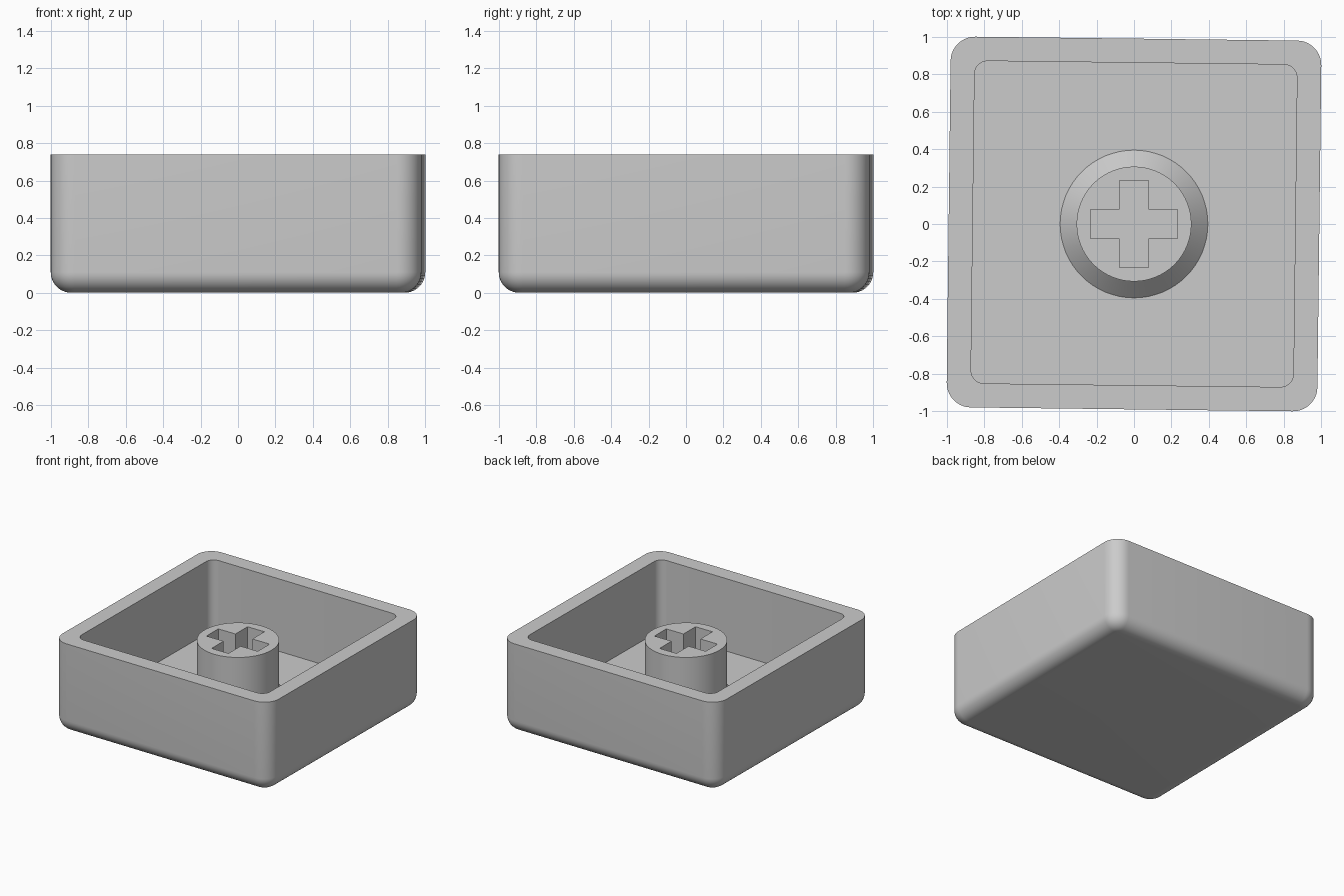
import bpy, bmesh, math
from mathutils import Matrix

if "Cube" in bpy.data.objects:
    bpy.data.objects.remove(bpy.data.objects["Cube"])

HEIGHT, FLOOR, STEM_TOP, SLOT_FLOOR = 0.74, 0.145, 0.63, 0.16
HALF, CORNER, FILLET = 0.991, 0.13, 0.11
TWIST = -0.012

grey = bpy.data.materials.new("light_grey")
grey.diffuse_color = (0.6, 0.6, 0.6, 1)
grey.use_nodes = True
grey.node_tree.nodes["Principled BSDF"].inputs["Base Color"].default_value = grey.diffuse_color


def rounded_square(half, radius, steps=10):
    pts = []
    for q, (sx, sy) in enumerate([(1, 1), (-1, 1), (-1, -1), (1, -1)]):
        for i in range(steps + 1):
            a = math.pi / 2 * (q + i / steps)
            pts.append((sx * (half - radius) + radius * math.cos(a),
                        sy * (half - radius) + radius * math.sin(a)))
    return pts


def circle(radius, sides=64):
    return [(radius * math.cos(2 * math.pi * i / sides),
             radius * math.sin(2 * math.pi * i / sides)) for i in range(sides)]


def ring(bm, pts, z):
    return [bm.verts.new((x, y, z)) for x, y in pts]


def loft(bm, rings):
    for a, b in zip(rings, rings[1:]):
        n = len(a)
        for i in range(n):
            j = (i + 1) % n
            bm.faces.new((a[i], a[j], b[j], b[i]))


def fill_between(bm, outer, inner):
    # flat face with a hole, facing up
    edges = []
    for loop in (outer, inner):
        for i, v in enumerate(loop):
            w = loop[(i + 1) % len(loop)]
            edges.append(bm.edges.get((v, w)) or bm.edges.new((v, w)))
    bmesh.ops.triangle_fill(bm, use_beauty=True, edges=edges, normal=(0, 0, 1))


def finish(bm, name):
    bm.normal_update()
    me = bpy.data.meshes.new(name)
    bm.to_mesh(me)
    bm.free()
    me.materials.append(grey)
    ob = bpy.data.objects.new(name, me)
    bpy.context.collection.objects.link(ob)
    bpy.ops.object.select_all(action='DESELECT')
    ob.select_set(True)
    bpy.context.view_layer.objects.active = ob
    bpy.ops.object.shade_smooth_by_angle(angle=math.radians(30))


# Cap shell: rounded base edge, outer wall, rim, inner wall
bm = bmesh.new()
rings = []
for i in range(11):
    a = math.pi / 2 * i / 10
    inset = FILLET * (1 - math.sin(a))
    rings.append(ring(bm, rounded_square(HALF - inset, CORNER - inset),
                      FILLET * (1 - math.cos(a))))
rings.append(ring(bm, rounded_square(HALF, CORNER), HEIGHT))
rings.append(ring(bm, rounded_square(0.862, 0.07), HEIGHT))
rings.append(ring(bm, rounded_square(0.862, 0.07), FLOOR))
loft(bm, rings)
bm.faces.new(rings[0][::-1])
bmesh.ops.rotate(bm, verts=bm.verts, matrix=Matrix.Rotation(TWIST, 3, 'Z'))
# Inner floor, open under the stem
fill_between(bm, rings[-1], ring(bm, circle(0.395), FLOOR))
finish(bm, "cap_shell")

# Stem: chamfered foot, round post, cross-shaped slot
bm = bmesh.new()
post = [ring(bm, circle(r), z) for r, z in
        [(0.395, FLOOR), (0.307, FLOOR + 0.088), (0.307, STEM_TOP)]]
loft(bm, post)
w, l = 0.077, 0.233
cross = [(l, -w), (l, w), (w, w), (w, l), (-w, l), (-w, w),
         (-l, w), (-l, -w), (-w, -w), (-w, -l), (w, -l), (w, -w)]
slot = [ring(bm, cross, STEM_TOP), ring(bm, cross, SLOT_FLOOR)]
loft(bm, slot)
bm.faces.new(slot[1])
fill_between(bm, post[-1], slot[0])
finish(bm, "stem")
